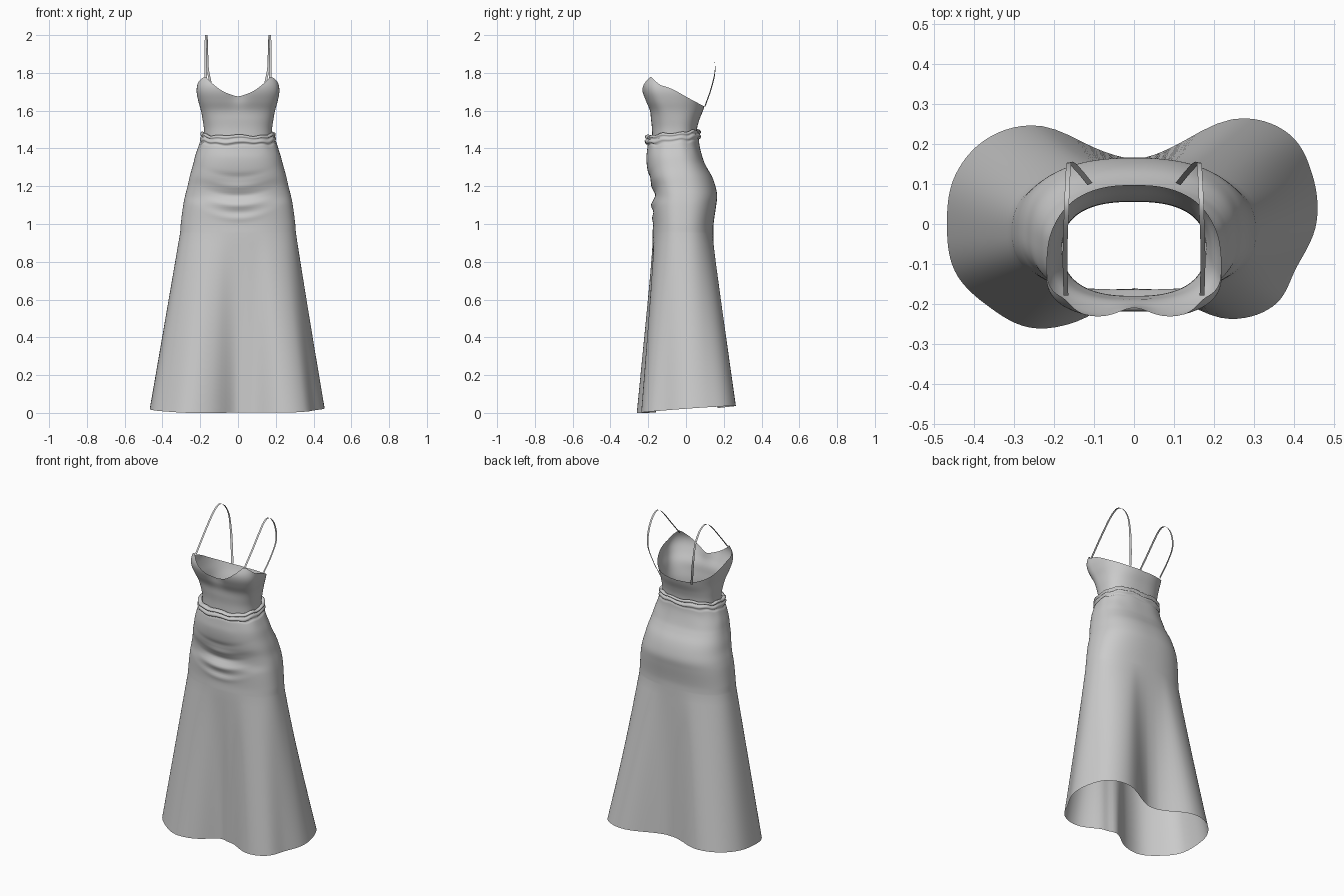
import bpy, math
from math import sin, cos, pi, exp, radians

if "Cube" in bpy.data.objects:
    bpy.data.objects.remove(bpy.data.objects["Cube"])

N = 144  # columns around the body


def curve(keys, x):
    """Smooth interpolation of (x, v1, v2, ...) keys."""
    x = min(max(x, keys[0][0]), keys[-1][0])
    i = 0
    while i < len(keys) - 2 and x > keys[i + 1][0]:
        i += 1
    a, b = keys[i], keys[i + 1]
    p, q = keys[max(i - 1, 0)], keys[min(i + 2, len(keys) - 1)]
    h = b[0] - a[0]
    t = (x - a[0]) / h
    out = []
    for k in range(1, len(a)):
        m0 = (b[k] - p[k]) / (b[0] - p[0]) * h
        m1 = (q[k] - a[k]) / (q[0] - a[0]) * h
        out.append((2*t**3 - 3*t**2 + 1) * a[k] + (t**3 - 2*t**2 + t) * m0
                   + (3*t**2 - 2*t**3) * b[k] + (t**3 - t**2) * m1)
    return out


def section(sec, a, n):
    """Rounded body section; a = 0 at the front, growing towards +x."""
    hw, yf, yb, yc = sec
    s, c = sin(a), cos(a)
    x = hw * math.copysign(abs(s) ** (2 / n), s)
    d = abs(c) ** (2 / n)
    return x, yc + (yf - yc) * d if c > 0 else yc + (yb - yc) * d


def add_mesh(name, rows, closed):
    n = len(rows[0])
    faces = []
    for r in range(len(rows) - 1):
        for c in range(n if closed else n - 1):
            d = (c + 1) % n
            faces.append((r*n + c, r*n + d, r*n + n + d, r*n + n + c))
    me = bpy.data.meshes.new(name)
    me.from_pydata([p for row in rows for p in row], [], faces)
    me.polygons.foreach_set("use_smooth", [True] * len(faces))
    ob = bpy.data.objects.new(name, me)
    bpy.context.collection.objects.link(ob)
    return ob


angles = [2 * pi * i / N for i in range(N)]

# Skirt: hip sections (z, half width, front y, back y, widest y)
hips = [(0.90, .315, -.178, .146, -.02), (0.95, .307, -.177, .145, -.02),
        (1.00, .303, -.175, .146, -.02), (1.10, .290, -.178, .160, -.02),
        (1.15, .280, -.170, .165, -.025), (1.20, .267, -.178, .156, -.03),
        (1.25, .256, -.195, .138, -.035), (1.30, .242, -.206, .110, -.04),
        (1.35, .228, -.210, .086, -.05), (1.39, .212, -.206, .072, -.06),
        (1.42, .200, -.202, .068, -.06)]
# Gathered waistband on top of the skirt
band = [(1.420, .193, -.199, .066, -.06), (1.428, .200, -.216, .077, -.06),
        (1.436, .201, -.219, .079, -.06), (1.444, .197, -.212, .074, -.06),
        (1.449, .188, -.203, .066, -.06), (1.455, .199, -.216, .078, -.06),
        (1.463, .199, -.217, .079, -.06), (1.468, .190, -.205, .070, -.06),
        (1.464, .180, -.188, .060, -.06)]
# Hem radius every 15 degrees, from the front towards +x
radii = [.16, .178, .215, .335, .405, .42, .455, .462, .448, .373, .235, .177,
         .166, .177, .228, .348, .425, .463, .467, .462, .416, .366, .28, .19]
hem = [(15 * (i - 2), radii[(i - 2) % 24]) for i in range(29)]

# Pressed-in folds across the front (height, depth)
creases = [(1.25, .005), (1.20, -.006), (1.15, .008), (1.10, -.008), (1.06, .005), (1.03, -.004)]


def skirt_point(sec, z, a):
    x, y = section(sec, a, 2.45)
    if y < 0 and z < 1.32:
        for cz, d in creases:
            y += d * exp(-((z - cz - 1.2 * x * x) / .016) ** 2 - (x / .12) ** 2)
    lift = min(max((z - 1.33) / .08, 0), 1)
    wob = lift * .003 * (sin(5 * a + 40 * z) + sin(11 * a + 1))
    return x, y, z + lift * .11 * (y + .21) + wob


rows = []
for i in range(16):
    t = i / 16
    row = []
    for a in angles:
        x, y = section(curve(hips, .95), a, 2.45)
        phi = math.degrees(math.atan2(x, -y)) % 360
        r = curve(hem, phi)[0]
        hx, hy = r * sin(radians(phi)), -r * cos(radians(phi))
        hz = .013 + .07 * hy + .02 * abs(hx)
        row.append((hx + (x - hx) * t, hy + (y - hy) * t, hz + (.95 - hz) * t))
    rows.append(row)
for i in range(48):
    z = .95 + .465 * i / 47
    sec = curve(hips, z)
    rows.append([skirt_point(sec, z, a) for a in angles])
for z, *sec in band:
    rows.append([skirt_point(sec, z, a) for a in angles])
add_mesh("skirt", rows, True)

# Bodice: sections and the neckline height by angle from the front
torso = [(1.42, .178, -.180, .055, -.06), (1.50, .180, -.180, .058, -.06),
         (1.55, .187, -.185, .070, -.07), (1.60, .196, -.192, .090, -.09),
         (1.65, .210, -.215, .105, -.11), (1.70, .219, -.234, .120, -.125),
         (1.74, .215, -.236, .130, -.13), (1.79, .198, -.215, .140, -.13)]
neckline = [(0, 1.675), (15, 1.70), (35, 1.745), (55, 1.778), (70, 1.765),
            (90, 1.733), (119, 1.668), (150, 1.632), (180, 1.622)]
rows = []
for i in range(29):
    row = []
    for a in angles:
        deg = math.degrees(a)
        top = curve(neckline, min(deg, 360 - deg))[0]
        z = 1.43 + (top - 1.43) * i / 28
        x, y = section(curve(torso, z), a, 2.5)
        if cos(a) > 0:  # dip between the cups
            y += .02 * exp(-(x / .045) ** 2 - ((z - 1.70) / .06) ** 2)
        row.append((x, y, z))
    rows.append(row)
add_mesh("bodice", rows, True)

# Shoulder straps: thin flat ribbons (parameter, x, y, z)
path = [(0, .170, -.178, 1.772), (1, .172, -.10, 1.862), (2, .171, -.02, 1.953),
        (2.6, .169, .02, 1.988), (3, .168, .055, 2.0), (3.5, .166, .10, 1.975),
        (4, .164, .138, 1.915), (5, .160, .154, 1.82), (6, .138, .134, 1.72),
        (7, .110, .100, 1.622)]
for side, label in ((-1, "left"), (1, "right")):
    rows = []
    for i in range(57):
        t = 7 * i / 56
        x, y, z = curve(path, t)
        lean = .003 * min(max(t - 4.5, 0), 1)
        rows.append([(side * (x - .006), y + lean, z), (side * (x + .006), y - lean, z)])
    add_mesh("strap_" + label, rows, False)
